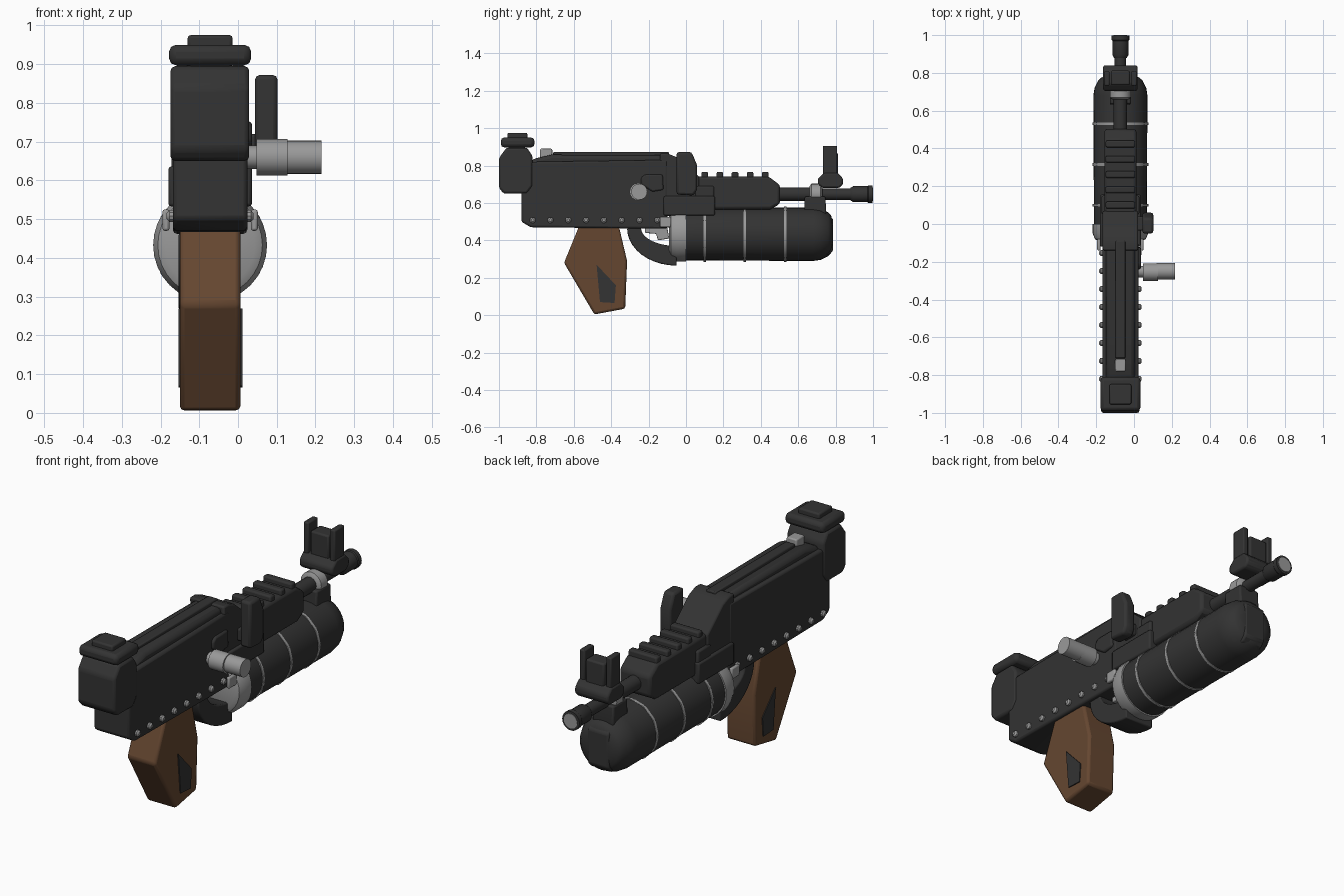
import bpy, bmesh, math
from mathutils import Matrix

CX = -0.072  # centre plane of the main assembly


def material(name, rgb):
    m = bpy.data.materials.new(name)
    m.diffuse_color = (*rgb, 1)
    return m


DARK = material("dark metal", (0.033, 0.033, 0.033))
GREY = material("light steel", (0.32, 0.32, 0.32))
WOOD = material("brown wood", (0.13, 0.062, 0.03))


def finish(name, bm, mat, bevel=0, segs=2):
    bmesh.ops.recalc_face_normals(bm, faces=bm.faces)
    me = bpy.data.meshes.new(name)
    bm.to_mesh(me)
    bm.free()
    me.materials.append(mat)
    ob = bpy.data.objects.new(name, me)
    bpy.context.collection.objects.link(ob)
    if bevel:
        mod = ob.modifiers.new("bevel", 'BEVEL')
        mod.width, mod.segments = bevel, segs
        mod.limit_method = 'ANGLE'
    bpy.ops.object.select_all(action='DESELECT')
    ob.select_set(True)
    bpy.context.view_layer.objects.active = ob
    bpy.ops.object.shade_smooth_by_angle(angle=math.radians(35))
    return ob


def prism(name, pts, x0, x1, mat, bevel=0.008):
    """Extrude a side profile of (y, z) points across x."""
    bm = bmesh.new()
    a = [bm.verts.new((x0, y, z)) for y, z in pts]
    b = [bm.verts.new((x1, y, z)) for y, z in pts]
    n = len(pts)
    bm.faces.new(a)
    bm.faces.new(b[::-1])
    for i in range(n):
        j = (i + 1) % n
        bm.faces.new((a[i], a[j], b[j], b[i]))
    return finish(name, bm, mat, bevel)


def box(name, x, y, z, mat, bevel=0.008):
    pts = [(y[0], z[0]), (y[1], z[0]), (y[1], z[1]), (y[0], z[1])]
    return prism(name, pts, x[0], x[1], mat, bevel)


def lathe(name, prof, centre, mat, n=32, axis='Y'):
    """Closed solid of (offset, radius) rings turned about the y or x axis."""
    bm = bmesh.new()
    rings = []
    for t, r in prof:
        ring = []
        for i in range(n):
            a = math.tau * i / n
            c, s = r * math.cos(a), r * math.sin(a)
            p = (c, t, s) if axis == 'Y' else (t, c, s)
            ring.append(bm.verts.new([p[k] + centre[k] for k in range(3)]))
        rings.append(ring)
    for p, q in zip(rings, rings[1:]):
        for i in range(n):
            j = (i + 1) % n
            bm.faces.new((p[i], p[j], q[j], q[i]))
    bm.faces.new(rings[0])
    bm.faces.new(rings[-1])
    return finish(name, bm, mat)


# Receiver with a narrower chamfered deck and top rail
prism("receiver", [(-0.88, 0.50), (-0.83, 0.47), (-0.10, 0.462), (-0.10, 0.83),
                   (-0.82, 0.82), (-0.88, 0.78)], -0.168, 0.024, DARK, 0.01)
prism("receiver_deck", [(-0.84, 0.80), (-0.09, 0.80), (-0.09, 0.855),
                        (-0.72, 0.858), (-0.82, 0.835)], -0.148, 0.004, DARK, 0.02)
box("top_rail", (-0.098, -0.046), (-0.71, -0.09), (0.84, 0.872), DARK, 0.005)
box("rear_button", (-0.1, -0.044), (-0.78, -0.715), (0.83, 0.89), GREY, 0.006)

# Rear block with cap plates
prism("rear_block", [(-1, 0.68), (-0.975, 0.65), (-0.85, 0.65), (-0.82, 0.69),
                     (-0.82, 0.85), (-0.85, 0.895), (-0.96, 0.895), (-1, 0.84)],
      -0.174, 0.029, DARK, 0.012)
box("rear_neck", (-0.13, -0.015), (-0.95, -0.86), (0.88, 0.91), DARK)
box("rear_cap", (-0.178, 0.034), (-0.99, -0.81), (0.897, 0.95), DARK, 0.018)
box("rear_cap_plate", (-0.13, -0.014), (-0.955, -0.848), (0.94, 0.975), DARK)

# Row of rivets on both sides
for i in range(8):
    y = -0.82 + i * 0.0952
    lathe("rivet", [(-0.112, 0.008), (-0.105, 0.016), (0.105, 0.016), (0.112, 0.008)],
          (CX, y, 0.508), GREY, 10, 'X')

# Wooden grip with dark side inlays
prism("grip", [(-0.57, 0.48), (-0.36, 0.48), (-0.315, 0.29), (-0.325, 0.035),
               (-0.49, 0.004), (-0.652, 0.28)], -0.15, 0.006, WOOD, 0.012)
inlay = [(-0.478, 0.27), (-0.375, 0.16), (-0.382, 0.065), (-0.46, 0.07)]
for x in (-0.154, 0.004):
    prism("grip_inlay", inlay, x, x + 0.007, DARK, 0)

# Trigger guard crescent and trigger
arc = [math.radians(180 + 90 * i / 10) for i in range(11)]
outer = [(-0.05 + 0.265 * math.cos(a), 0.465 + 0.2 * math.sin(a)) for a in arc]
inner = [(-0.05 + 0.19 * math.cos(a), 0.465 + 0.095 * math.sin(a)) for a in reversed(arc)]
prism("trigger_guard", outer + inner, -0.153, 0.005, DARK, 0.006)
prism("trigger", [(-0.22, 0.47), (-0.10, 0.47), (-0.09, 0.41), (-0.15, 0.40),
                  (-0.16, 0.435), (-0.22, 0.44)], -0.095, -0.05, GREY, 0.005)

# Charging handle, its housing and the upright lever
lathe("handle_collar", [(0.048, 0.047), (0.128, 0.047)], (0, -0.255, 0.66), GREY, 16, 'X')
lathe("handle_knob", [(0.12, 0.043), (0.216, 0.043)], (0, -0.25, 0.66), GREY, 24, 'X')
lathe("handle_stem", [(0.0, 0.03), (0.06, 0.03)], (0, -0.252, 0.66), GREY, 16, 'X')
prism("handle_housing", [(-0.24, 0.70), (-0.24, 0.735), (-0.22, 0.752), (-0.125, 0.752),
                         (-0.12, 0.67), (-0.18, 0.66)], 0.0, 0.036, DARK, 0.008)
prism("upright_lever", [(-0.05, 0.645), (0.04, 0.64), (0.06, 0.67), (0.06, 0.80),
                        (0.03, 0.872), (-0.05, 0.872)], 0.044, 0.102, DARK, 0.012)
box("lever_mount", (0.0, 0.06), (-0.035, 0.04), (0.66, 0.72), DARK)

# Front trunnion and side plates
prism("trunnion", [(-0.13, 0.53), (0.07, 0.53), (0.07, 0.74), (-0.05, 0.845),
                   (-0.10, 0.865), (-0.14, 0.865)], -0.166, 0.022, DARK)
box("side_plates", (-0.18, 0.036), (-0.12, 0.155), (0.533, 0.636), DARK)
box("upper_side_plates", (-0.172, 0.028), (0.05, 0.15), (0.6, 0.69), DARK)

# Handguard with ribs
prism("handguard", [(0.0, 0.565), (0.45, 0.565), (0.503, 0.595), (0.503, 0.695),
                    (0.44, 0.742), (0.0, 0.742)], -0.157, 0.013, DARK, 0.015)
for i in range(5):
    y = 0.1 + i * 0.081
    box("handguard_rib", (-0.15, 0.006), (y - 0.018, y + 0.018), (0.71, 0.766), DARK, 0.008)

# Barrel, collar and muzzle
lathe("barrel", [(0.45, 0.036), (0.68, 0.036), (0.68, 0.03), (0.9, 0.03)],
      (CX, 0, 0.647), DARK, 20)
lathe("barrel_collar", [(0.66, 0.04), (0.67, 0.056), (0.72, 0.056), (0.73, 0.04)],
      (CX, 0, 0.647), GREY, 20)
lathe("muzzle", [(0.88, 0.034), (0.895, 0.043), (0.97, 0.043), (0.975, 0.047), (0.997, 0.047),
                 (0.998, 0.036)], (CX, 0, 0.647), DARK, 20)
lathe("muzzle_face", [(0.99, 0.037), (1.0, 0.036)], (CX, 0, 0.647), GREY, 20)

# Front sight
prism("sight_base", [(0.705, 0.70), (0.73, 0.68), (0.82, 0.68), (0.84, 0.70), (0.84, 0.73),
                     (0.81, 0.762), (0.74, 0.762), (0.705, 0.73)], -0.163, 0.019, DARK, 0.01)
box("sight_block", (-0.122, -0.022), (0.735, 0.812), (0.75, 0.868), DARK)
for x in (-0.158, -0.014):
    box("sight_ear", (x, x + 0.028), (0.732, 0.808), (0.75, 0.905), DARK, 0.006)

# Under-barrel tube with rounded front, rear collar and thin rings
TC = (CX, 0, 0.433)
lathe("lower_tube", [(-0.02, 0.14), (0.68, 0.143), (0.72, 0.137), (0.76, 0.117),
                     (0.776, 0.10), (0.785, 0.06)], TC, DARK)
lathe("tube_rear_collar", [(-0.09, 0.115), (-0.08, 0.135), (-0.05, 0.147), (0.0, 0.147)],
      TC, GREY)
for y in (0.1, 0.315, 0.53):
    lathe("tube_ring", [(y - 0.007, 0.1475), (y + 0.007, 0.1475)], TC, GREY, 12)
prism("front_bracket", [(0.63, 0.5), (0.74, 0.5), (0.75, 0.55), (0.745, 0.635), (0.635, 0.635)],
      -0.128, -0.016, DARK)
prism("nose_lug", [(0.70, 0.32), (0.76, 0.32), (0.787, 0.345), (0.787, 0.515), (0.75, 0.54),
                   (0.70, 0.55)], -0.13, -0.014, DARK, 0.01)

# Hinge pins beside the tube
for x in (-0.195, 0.033):
    box("hinge_pin", (x, x + 0.018), (-0.14, -0.08), (0.47, 0.525), GREY, 0.006)
